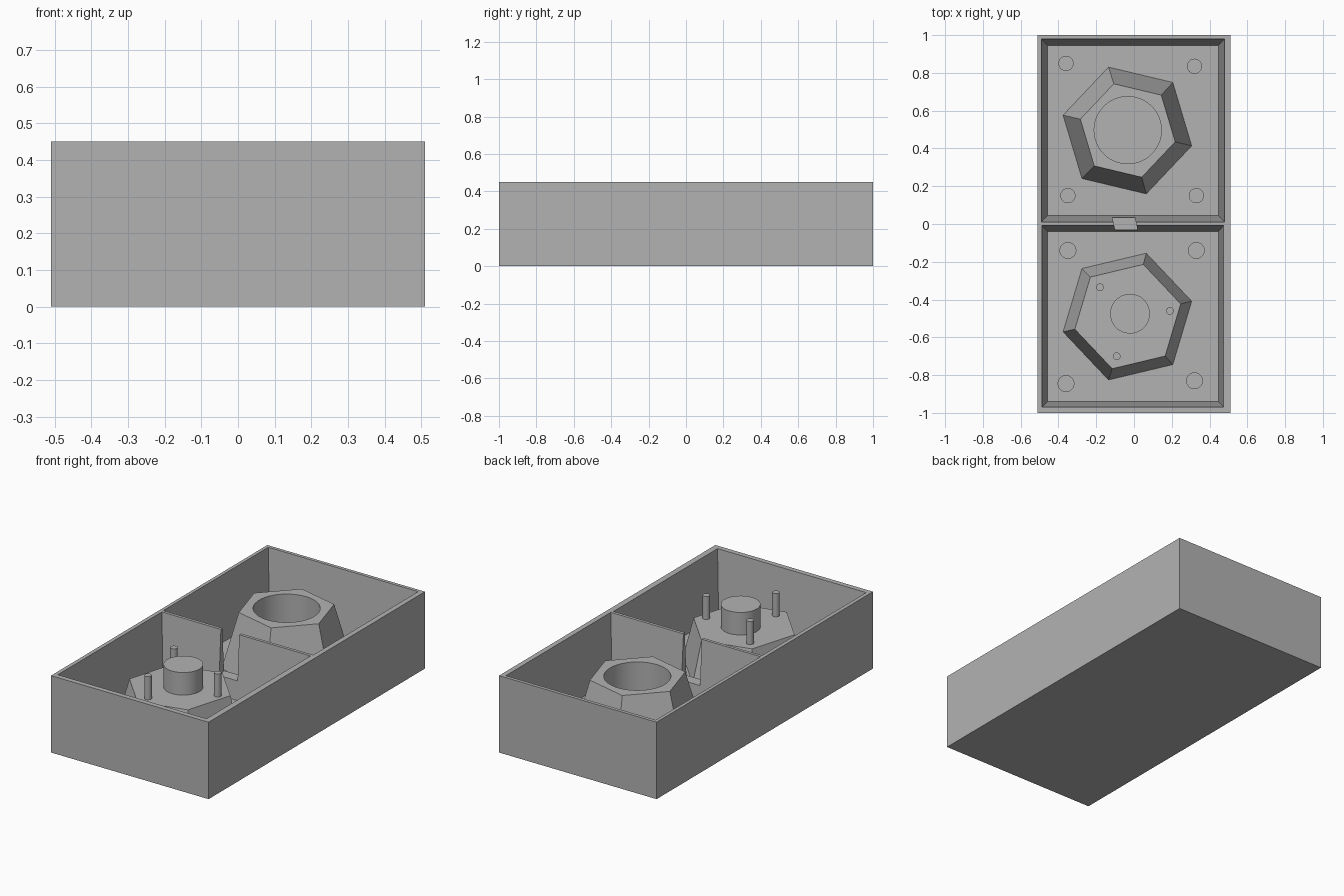
import bpy, bmesh
from math import radians, cos, sin, tau

if "Cube" in bpy.data.objects:
    bpy.data.objects.remove(bpy.data.objects["Cube"], do_unlink=True)

TOP, FLOOR = 0.45, 0.08

grey = bpy.data.materials.new("plain_grey")
grey.use_nodes = True
grey.diffuse_color = (0.45, 0.45, 0.45, 1)
grey.node_tree.nodes["Principled BSDF"].inputs["Base Color"].default_value = (0.45, 0.45, 0.45, 1)


def loft(name, low, high, z0, z1):
    """Closed solid between two outlines with the same number of points."""
    bm = bmesh.new()
    a = [bm.verts.new((x, y, z0)) for x, y in low]
    b = [bm.verts.new((x, y, z1)) for x, y in high]
    bm.faces.new(a[::-1])
    bm.faces.new(b)
    n = len(a)
    for i in range(n):
        j = (i + 1) % n
        bm.faces.new((a[i], a[j], b[j], b[i]))
    bmesh.ops.recalc_face_normals(bm, faces=bm.faces)
    mesh = bpy.data.meshes.new(name)
    bm.to_mesh(mesh)
    bm.free()
    mesh.materials.append(grey)
    obj = bpy.data.objects.new(name, mesh)
    bpy.context.collection.objects.link(obj)
    return obj


def rect(x0, x1, y0, y1):
    return [(x0, y0), (x1, y0), (x1, y1), (x0, y1)]


def ring(x, y, r, n=48, turn=0):
    return [(x + r * cos(turn + tau * i / n), y + r * sin(turn + tau * i / n)) for i in range(n)]


def cylinder(name, x, y, r, z0, z1):
    return loft(name, ring(x, y, r), ring(x, y, r), z0, z1)


def cut(target, cutter):
    mod = target.modifiers.new("cut", 'BOOLEAN')
    mod.operation, mod.solver, mod.object = 'DIFFERENCE', 'EXACT', cutter
    bpy.context.view_layer.objects.active = target
    bpy.ops.object.modifier_apply(modifier=mod.name)
    bpy.data.objects.remove(cutter, do_unlink=True)


def smooth(obj):
    bpy.ops.object.select_all(action='DESELECT')
    obj.select_set(True)
    bpy.context.view_layer.objects.active = obj
    bpy.ops.object.shade_smooth_by_angle(angle=radians(25))


# Twin tray with tapered cavities
outer = rect(-0.51, 0.51, -1, 1)
tray = loft("tray", outer, outer, 0, TOP)
for low, high in ((rect(-0.458, 0.447, 0.045, 0.945), rect(-0.49, 0.48, 0.01, 0.98)),
                  (rect(-0.458, 0.447, -0.94, -0.04), rect(-0.487, 0.475, -0.97, -0.008))):
    cut(tray, loft("cavity_cutter", low, high, FLOOR, TOP))

# Notch in the dividing wall
notch = [(-0.097, -0.045), (0.023, -0.05), (0.002, 0.045), (-0.118, 0.05)]
cut(tray, loft("notch_cutter", notch, notch, 0.19, 0.5))

# Alignment sockets in the front tray
for x, y in ((-0.35, -0.14), (0.33, -0.14), (0.32, -0.83), (-0.36, -0.845)):
    cut(tray, cylinder("socket_cutter", x, y, 0.042, FLOOR - 0.04, 0.12))
smooth(tray)

# Alignment pegs in the back tray
for x, y in ((-0.36, 0.85), (0.32, 0.835), (0.33, 0.15), (-0.35, 0.15)):
    smooth(cylinder("alignment_peg", x, y, 0.04, FLOOR, FLOOR + 0.04))

# Back hexagonal form with a round bore
turn = radians(46.6)
cup = loft("hexagonal_cup", ring(-0.035, 0.495, 0.35, 6, turn),
           ring(-0.033, 0.495, 0.258, 6, turn), FLOOR, 0.40)
cut(cup, cylinder("bore_cutter", -0.033, 0.497, 0.178, FLOOR - 0.05, 0.5))
smooth(cup)

# Front hexagonal plateau with boss and pins
loft("hexagonal_plateau", ring(-0.035, -0.49, 0.35, 6, -turn),
     ring(-0.033, -0.49, 0.288, 6, -turn), FLOOR, 0.315)
smooth(cylinder("round_boss", -0.021, -0.475, 0.105, 0.31, TOP - 0.003))
for x, y in ((-0.18, -0.335), (0.19, -0.46), (-0.092, -0.70)):
    smooth(cylinder("pin", x, y, 0.02, 0.31, TOP))
